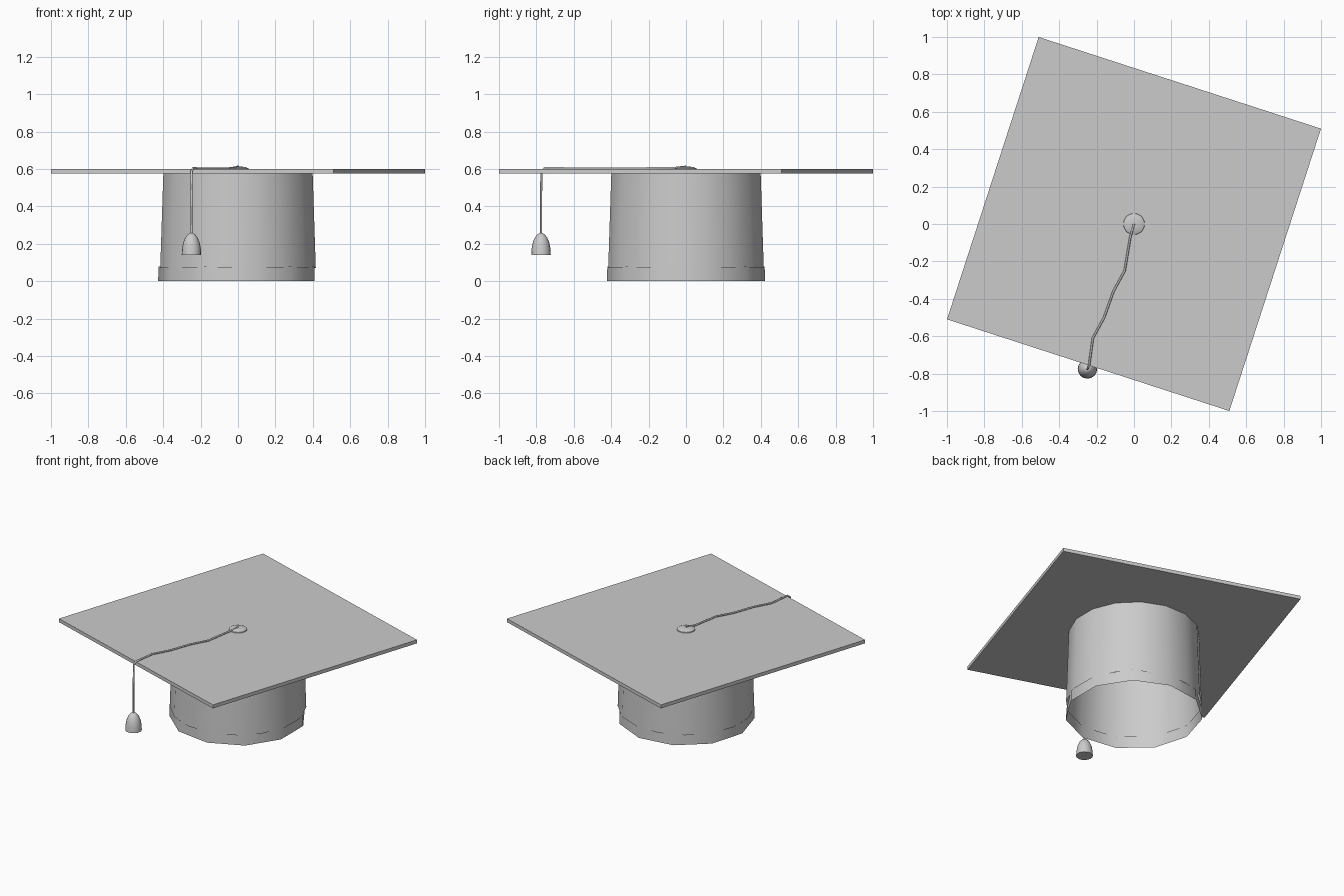
import bpy
import math

if "Cube" in bpy.data.objects:
    bpy.data.objects.remove(bpy.data.objects["Cube"])


def shade(obj, angle):
    bpy.ops.object.select_all(action='DESELECT')
    obj.select_set(True)
    bpy.context.view_layer.objects.active = obj
    bpy.ops.object.shade_smooth_by_angle(angle=math.radians(angle))


def lathe(name, profile, sides, centre=(0, 0), phase=0, cap_low=False, cap_high=False):
    """Revolve (radius, z) points, listed bottom to top, around a vertical axis."""
    verts, faces = [], []
    for r, z in profile:
        for i in range(sides):
            a = math.radians(phase) + math.tau * i / sides
            verts.append((centre[0] + r * math.cos(a), centre[1] + r * math.sin(a), z))
    for k in range(len(profile) - 1):
        for i in range(sides):
            j = (i + 1) % sides
            faces.append((k * sides + i, k * sides + j, (k + 1) * sides + j, (k + 1) * sides + i))
    if cap_low:
        faces.append(tuple(reversed(range(sides))))
    if cap_high:
        faces.append(tuple(range(len(verts) - sides, len(verts))))
    mesh = bpy.data.meshes.new(name)
    mesh.from_pydata(verts, [], faces)
    obj = bpy.data.objects.new(name, mesh)
    bpy.context.collection.objects.link(obj)
    shade(obj, 40)
    return obj


# Square board, turned about the vertical axis
bpy.ops.mesh.primitive_cube_add(size=1, location=(0, 0, 0.587),
                                rotation=(0, 0, math.atan2(0.51, 1) - math.pi / 4))
board = bpy.context.object
board.name = "board"
board.scale = (1.587, 1.587, 0.024)

# Open crown and its coarser head band
lathe("crown", [(0.424, 0.07), (0.407, 0.578)], 16, phase=11.25)
lathe("head_band", [(0.427, 0), (0.425, 0.078)], 11, phase=180)

# Button at the centre of the board
lathe("button", [(0.058, 0.597), (0.056, 0.604), (0.038, 0.611), (0.015, 0.613)], 20, cap_high=True)

# Cord across the board and over its edge
path = [(0, 0, 0.613), (-0.02, -0.07, 0.605), (-0.05, -0.25, 0.604), (-0.11, -0.36, 0.604),
        (-0.16, -0.50, 0.604), (-0.22, -0.61, 0.604), (-0.24, -0.755, 0.605),
        (-0.248, -0.773, 0.59), (-0.249, -0.775, 0.42), (-0.249, -0.775, 0.25)]
curve = bpy.data.curves.new("cord", 'CURVE')
curve.dimensions = '3D'
curve.bevel_depth = 0.006
curve.bevel_resolution = 1
curve.use_fill_caps = True
spline = curve.splines.new('POLY')
spline.points.add(len(path) - 1)
for point, co in zip(spline.points, path):
    point.co = (*co, 1)
cord = bpy.data.objects.new("cord", curve)
bpy.context.collection.objects.link(cord)

# Bell-shaped tassel
lathe("tassel", [(0.052, 0.14), (0.050, 0.175), (0.044, 0.207), (0.033, 0.234),
                 (0.019, 0.251), (0.007, 0.258)], 16, centre=(-0.249, -0.775),
      cap_low=True, cap_high=True)
